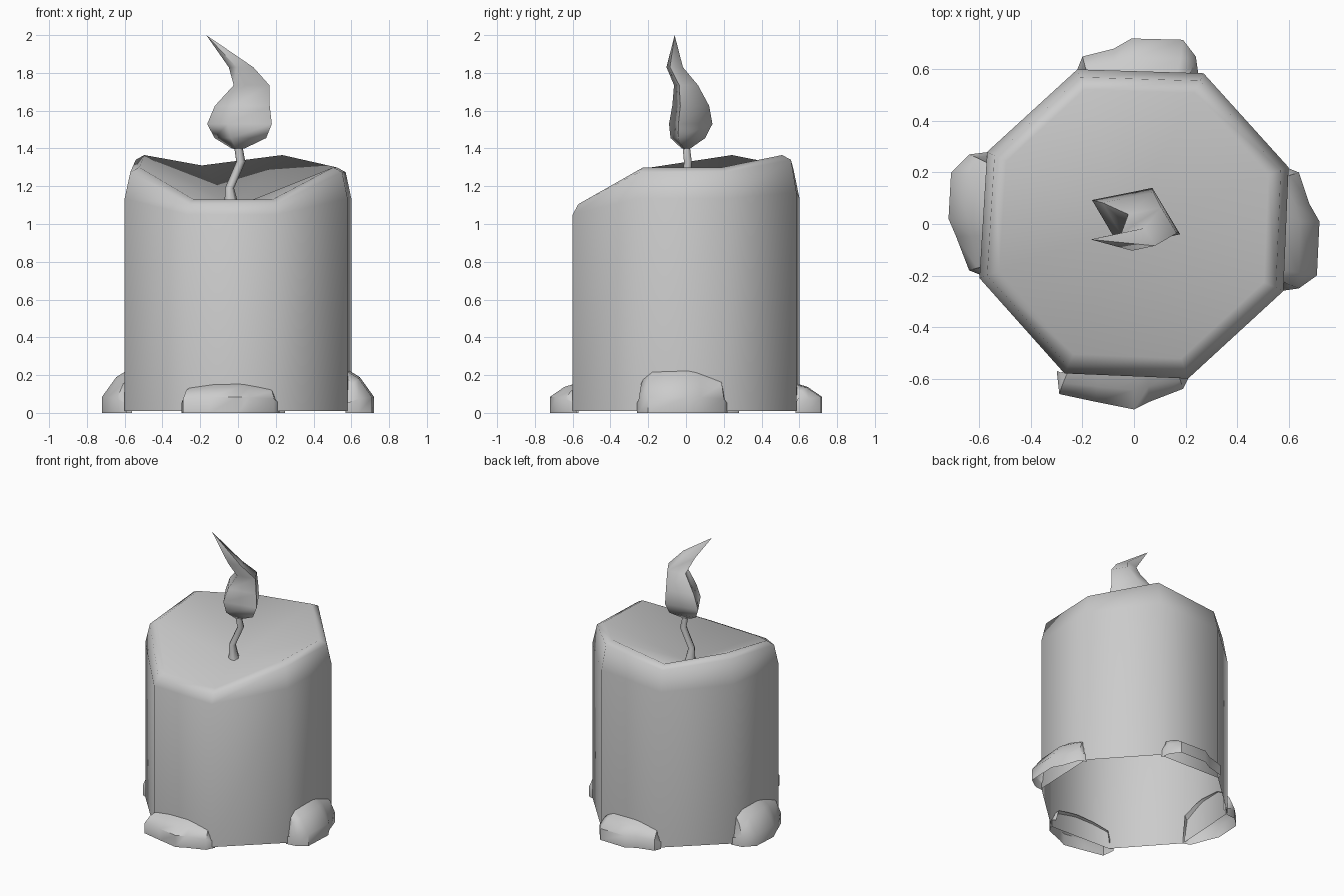
import bpy
import bmesh
from math import pi, cos, sin, radians

if "Cube" in bpy.data.objects:
    bpy.data.objects.remove(bpy.data.objects["Cube"])

# One plain wax grey for everything
GREY = (0.6, 0.6, 0.6, 1)
wax = bpy.data.materials.new("wax_grey")
wax.use_nodes = True
wax.diffuse_color = GREY
wax.node_tree.nodes["Principled BSDF"].inputs["Base Color"].default_value = GREY


def loft(name, rows, closed=True, tip=None, start=None, angle=75):
    """Skin rows of points; optional fan to a start and a tip point."""
    bm = bmesh.new()
    rings = [[bm.verts.new(p) for p in row] for row in rows]
    n = len(rings[0])
    steps = range(n if closed else n - 1)
    for a, b in zip(rings, rings[1:]):
        for i in steps:
            j = (i + 1) % n
            bm.faces.new((a[i], a[j], b[j], b[i]))
    if tip:
        t = bm.verts.new(tip)
        for i in steps:
            bm.faces.new((rings[-1][i], rings[-1][(i + 1) % n], t))
    if start:
        s = bm.verts.new(start)
        for i in steps:
            bm.faces.new((rings[0][(i + 1) % n], rings[0][i], s))
    mesh = bpy.data.meshes.new(name)
    bm.to_mesh(mesh)
    bm.free()
    mesh.materials.append(wax)
    ob = bpy.data.objects.new(name, mesh)
    bpy.context.collection.objects.link(ob)
    bpy.ops.object.select_all(action='DESELECT')
    ob.select_set(True)
    bpy.context.view_layer.objects.active = ob
    bpy.ops.object.shade_smooth_by_angle(angle=radians(angle))
    return ob


# Candle body: eight sides, uneven rounded rim, dished top, open below
plan = [(-.22, .6, 1.31), (-.57, .28, 1.365), (-.6, -.21, 1.3), (-.27, -.58, 1.13),
        (.21, -.6, 1.13), (.58, -.26, 1.3), (.6, .22, 1.3), (.27, .585, 1.365)]
loft("candle_body", [
    [(x, y, .01) for x, y, z in plan],
    [(x, y, 1.05 + (z - 1.13) * .5) for x, y, z in plan],
    [(x * .95, y * .95, z - .025) for x, y, z in plan],
    [(x * .87, y * .87, z) for x, y, z in plan],
], tip=(-.02, 0, 1.09))


# Wax drips: outline (along, outward) swept up to an arch on the wall
def drip(name, turn, outline, height):
    c, s = cos(turn), sin(turn)
    n = len(outline) - 1

    def place(u, out, z):
        return (u * c + out * s, u * s - out * c, z)

    rows = [[], [], [], []]
    for i, (u, out) in enumerate(outline):
        arch = sin(pi * i / n) ** .5 if 0 < i < n else 0
        low = .05 + .035 * arch
        top = low + (height - low) * arch
        rows[0].append(place(u, out, 0))
        rows[1].append(place(u, out, low))
        rows[2].append(place(u * .95, out * .45 + .32, low + (top - low) * .7))
        rows[3].append(place(u * .88, .57, top))
    loft(name, rows, closed=False, angle=50)


drip("front_drip", 0, [(-.3, .57), (-.29, .66), (-.15, .69), (0, .72), (.06, .69),
                       (.19, .64), (.22, .58)], .16)
drip("left_drip", pi / 2, [(-.26, .57), (-.25, .64), (-.2, .71), (.01, .72), (.08, .68),
                           (.2, .64), (.22, .59)], .235)
drip("back_drip", pi, [(-.25, .58), (-.24, .65), (-.19, .715), (.01, .72), (.08, .68),
                       (.2, .65), (.22, .6)], .16)
drip("right_drip", -pi / 2, [(-.28, .56), (-.27, .64), (-.2, .71), (-.02, .72), (.05, .69),
                             (.18, .64), (.2, .59)], .235)

# Bent wick with a flared foot
hexagon = [(cos(i * pi / 3), sin(i * pi / 3)) for i in range(6)]
wick = [(-.03, 0, 1.07, .042), (-.045, 0, 1.19, .024), (.015, .01, 1.33, .024), (0, 0, 1.42, .022)]
loft("wick", [[(x + r * a, y + r * b, z) for a, b in hexagon] for x, y, z, r in wick])

# Flame: four-cornered section curling to a point
corners = [(-.168, .068), (-.06, -.115), (.174, -.065), (.066, .115)]
flame = [(0, 0, 1.4, .2), (.01, .01, 1.455, .8), (.005, .025, 1.53, 1), (.02, .025, 1.625, .85),
         (.07, 0, 1.735, .55), (.015, -.06, 1.83, .38)]
loft("flame", [[(x + k * a, y + k * b, z) for a, b in corners] for x, y, z, k in flame],
     tip=(-.168, -.06, 2), start=(0, 0, 1.395), angle=80)
